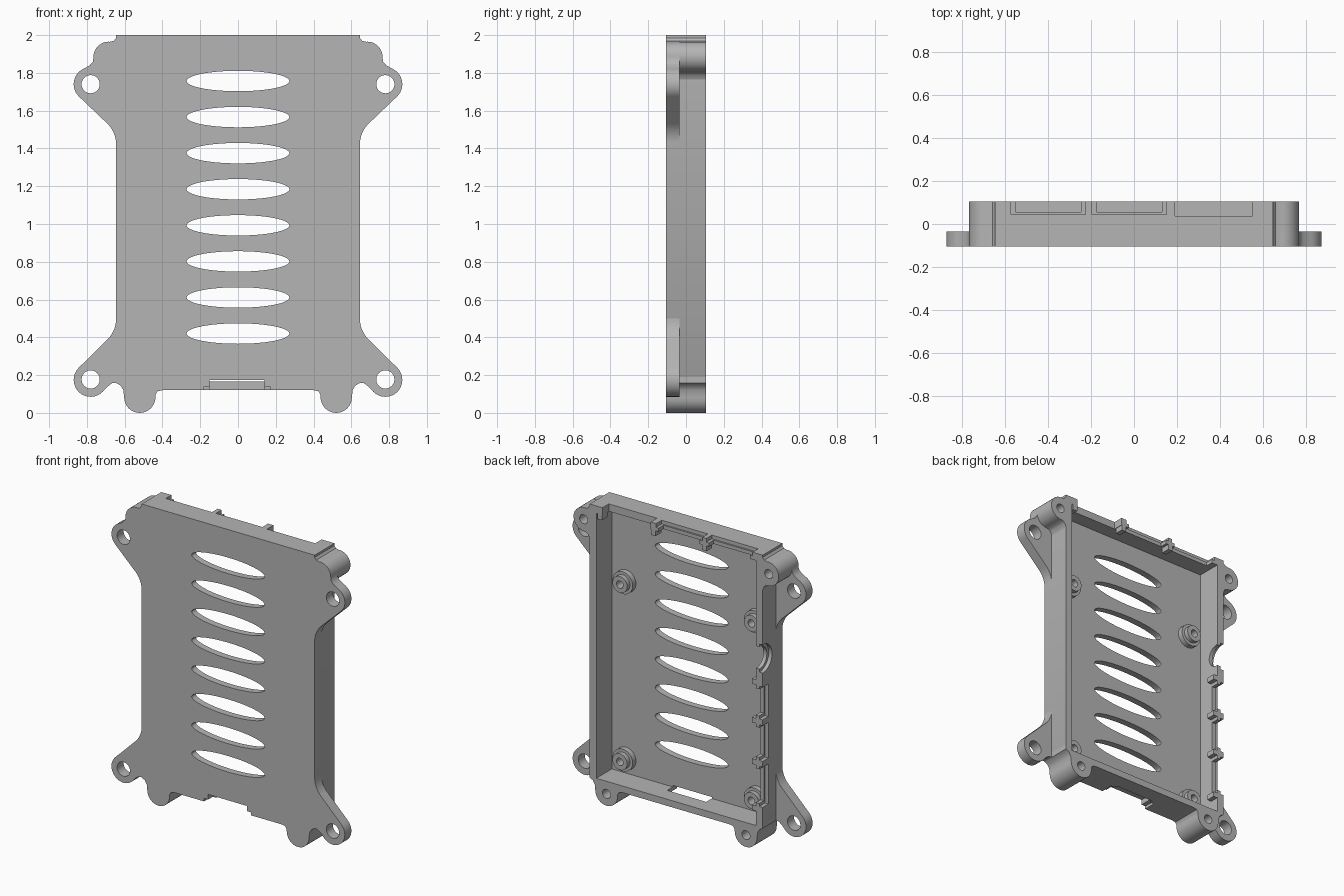
import bpy, bmesh
from math import sin, cos, radians, pi
from mathutils import Matrix, Vector

if "Cube" in bpy.data.objects:
    bpy.data.objects.remove(bpy.data.objects["Cube"], do_unlink=True)

GREY = (0.46, 0.46, 0.46, 1)
mat = bpy.data.materials.new("matt grey")
mat.use_nodes = True
mat.diffuse_color = GREY
mat.node_tree.nodes["Principled BSDF"].inputs["Base Color"].default_value = GREY

FRONT, BACK, EAR_BACK, FLOOR = -0.105, 0.105, -0.035, -0.06
W, TOP, BOTTOM, WALL = 0.645, 2.0, 0.12, 0.05


def finish(name, bm):
    bmesh.ops.recalc_face_normals(bm, faces=bm.faces)
    mesh = bpy.data.meshes.new(name)
    bm.to_mesh(mesh)
    bm.free()
    mesh.materials.append(mat)
    ob = bpy.data.objects.new(name, mesh)
    bpy.context.collection.objects.link(ob)
    return ob


def arc(cx, cz, rx, a0, a1, n=16, rz=None):
    rz = rz or rx
    angles = [radians(a0 + (a1 - a0) * i / n) for i in range(n + 1)]
    return [(cx + rx * cos(a), cz + rz * sin(a)) for a in angles]


def ring(cx, cz, rx, rz=None, n=40):
    return arc(cx, cz, rx, 0, 360, n, rz)[:-1]


def add_prism(bm, pts, y0, y1):
    face = bm.faces.new([bm.verts.new((x, y0, z)) for x, z in pts])
    new = bmesh.ops.extrude_face_region(bm, geom=[face])["geom"]
    verts = [v for v in new if isinstance(v, bmesh.types.BMVert)]
    bmesh.ops.translate(bm, verts=verts, vec=(0, y1 - y0, 0))


def prism(name, pts, y0, y1):
    bm = bmesh.new()
    add_prism(bm, pts, y0, y1)
    return finish(name, bm)


def rect(x0, x1, z0, z1):
    return [(x0, z0), (x1, z0), (x1, z1), (x0, z1)]


def box(name, x0, x1, y0, y1, z0, z1):
    return prism(name, rect(x0, x1, z0, z1), y0, y1)


def cut(ob, cutter):
    """Subtract the cutter, bake the result and drop the cutter."""
    cutter.hide_render = True
    mod = ob.modifiers.new("cut", "BOOLEAN")
    mod.operation, mod.solver, mod.object = "DIFFERENCE", "EXACT", cutter
    graph = bpy.context.evaluated_depsgraph_get()
    mesh = bpy.data.meshes.new_from_object(ob.evaluated_get(graph))
    ob.modifiers.clear()
    ob.data = mesh
    bpy.data.objects.remove(cutter, do_unlink=True)


# Tray: chamfered outline, hollowed from the back
tray = prism("case_tray", [(0.60, BOTTOM), (W, 0.19), (W, TOP), (-W, TOP),
                           (-W, 0.19), (-0.60, BOTTOM)], FRONT, BACK)
cut(tray, box("cutter", -W + WALL, W - WALL, FLOOR, 0.2, BOTTOM + 0.045, TOP - WALL))

# Ventilation ellipses
bm = bmesh.new()
for i in range(8):
    add_prism(bm, ring(0, 0.42 + 0.191 * i, 0.272, 0.054, 64), -0.2, 0)
cut(tray, finish("cutter", bm))

# Top port notches, the first two with a recessed outer lip
for x0, x1, depth, lip in ((-0.57, -0.225, 0.045, 0.02), (-0.195, 0.15, 0.045, 0.02),
                           (0.19, 0.55, 0.037, 0)):
    cut(tray, box("cutter", x0 + lip, x1 - lip, depth + lip / 2, 0.2, 1.9, 2.1))
    if lip:
        cut(tray, box("cutter", x0, x1, depth, 0.2, 1.975, 2.1))

# Side port notches and the round socket notch
for z0, z1 in ((0.3, 0.57), (0.61, 0.85), (0.89, 1.11)):
    cut(tray, box("cutter", -0.8, -0.58, 0.055, 0.2, z0 + 0.02, z1 - 0.02))
    cut(tray, box("cutter", -0.8, -0.62, 0.045, 0.2, z0, z1))
for radius, depth in ((0.075, 0.3), (0.095, 0.05)):
    bm = bmesh.new()
    bmesh.ops.create_cone(bm, cap_ends=True, segments=40, radius1=radius, radius2=radius,
                          depth=depth, matrix=Matrix.Translation((-W, 0.1, 1.3))
                          @ Matrix.Rotation(pi / 2, 4, "Y"))
    cut(tray, finish("cutter", bm))

# Card slot through the lower edge, with a wider finger step
cut(tray, box("cutter", -0.15, 0.14, -0.2, 0, 0, 0.175))
cut(tray, box("cutter", -0.18, 0.17, -0.2, -0.02, 0, 0.14))

# Ribs that stand inside the walls between the ports
for x in (-0.21, 0.17, 0.57):
    box("top_rib", x - 0.017, x + 0.017, 0.045, BACK, 1.915, TOP - WALL)
for z in (0.28, 0.59, 0.87, 1.13):
    box("side_rib", -W + WALL, -W + WALL + 0.03, 0.045, BACK, z - 0.017, z + 0.017)

# Mounting ears and screw lugs
upper_ear = (arc(0.801, 1.42, 0.156, 180, 135, 8) + arc(0.78, 1.74, 0.09, -45, 65)
             + [(0.785, 1.84), (0.768, 1.86)] + arc(0.685, 1.885, 0.08, 0, 95)
             + [(0.657, 1.97), (W, 1.985)])
upper_lug = ([(W, 1.765), (0.655, 1.79), (0.67, 1.802)]
             + arc(0.685, 1.885, 0.08, -80, 95) + [(0.657, 1.97), (W, 1.985)])
lower_ear = ([(W, 0.158), (0.665, 0.158), (0.69, 0.14)]
             + arc(0.78, 0.175, 0.09, -135, 45) + arc(0.801, 0.5, 0.156, 225, 180, 8))
lower_lug = ([(W, 0.19), (0.60, BOTTOM), (0.40, BOTTOM), (0.425, 0.115), (0.435, 0.1)]
             + arc(0.52, 0.083, 0.083, 180, 360) + [(0.607, 0.12), (0.622, 0.145), (W, 0.158)])

for side, s in (("left", 1), ("right", -1)):
    for name, pts, y0, y1, hx, hz, hr, hole_from in (
            ("upper_ear", upper_ear, FRONT, EAR_BACK, 0.78, 1.74, 0.048, -0.2),
            ("upper_lug", upper_lug, EAR_BACK, BACK, 0.69, 1.885, 0.03, -0.02),
            ("lower_ear", lower_ear, FRONT, EAR_BACK, 0.78, 0.177, 0.048, -0.2),
            ("lower_lug", lower_lug, FRONT, BACK, 0.52, 0.08, 0.03, -0.02)):
        part = prism(f"{side}_{name}", [(s * x, z) for x, z in pts], y0, y1)
        cut(part, prism("cutter", ring(s * hx, hz, hr), hole_from, 0.2))

    # Board standoffs: collar, narrower tip and blind hole
    for z in (0.265, 1.46):
        bm = bmesh.new()
        profile = [(0.075, -0.065), (0.075, -0.025), (0.055, -0.025), (0.055, 0.005),
                   (0.025, 0.005), (0.025, -0.05), (0, -0.05)]
        verts = [bm.verts.new((s * 0.49 + r, y, z)) for r, y in profile]
        edges = [bm.edges.new(pair) for pair in zip(verts, verts[1:])]
        bmesh.ops.spin(bm, geom=verts + edges, cent=Vector((s * 0.49, 0, z)),
                       axis=(0, 1, 0), angle=2 * pi, steps=32)
        bmesh.ops.remove_doubles(bm, verts=bm.verts, dist=0.0001)
        finish(f"{side}_standoff", bm)

# Smooth round walls, sharp rims
for ob in [o for o in bpy.context.scene.objects if o.type == "MESH"]:
    bpy.ops.object.select_all(action="DESELECT")
    ob.select_set(True)
    bpy.context.view_layer.objects.active = ob
    bpy.ops.object.shade_smooth_by_angle(angle=radians(35))
